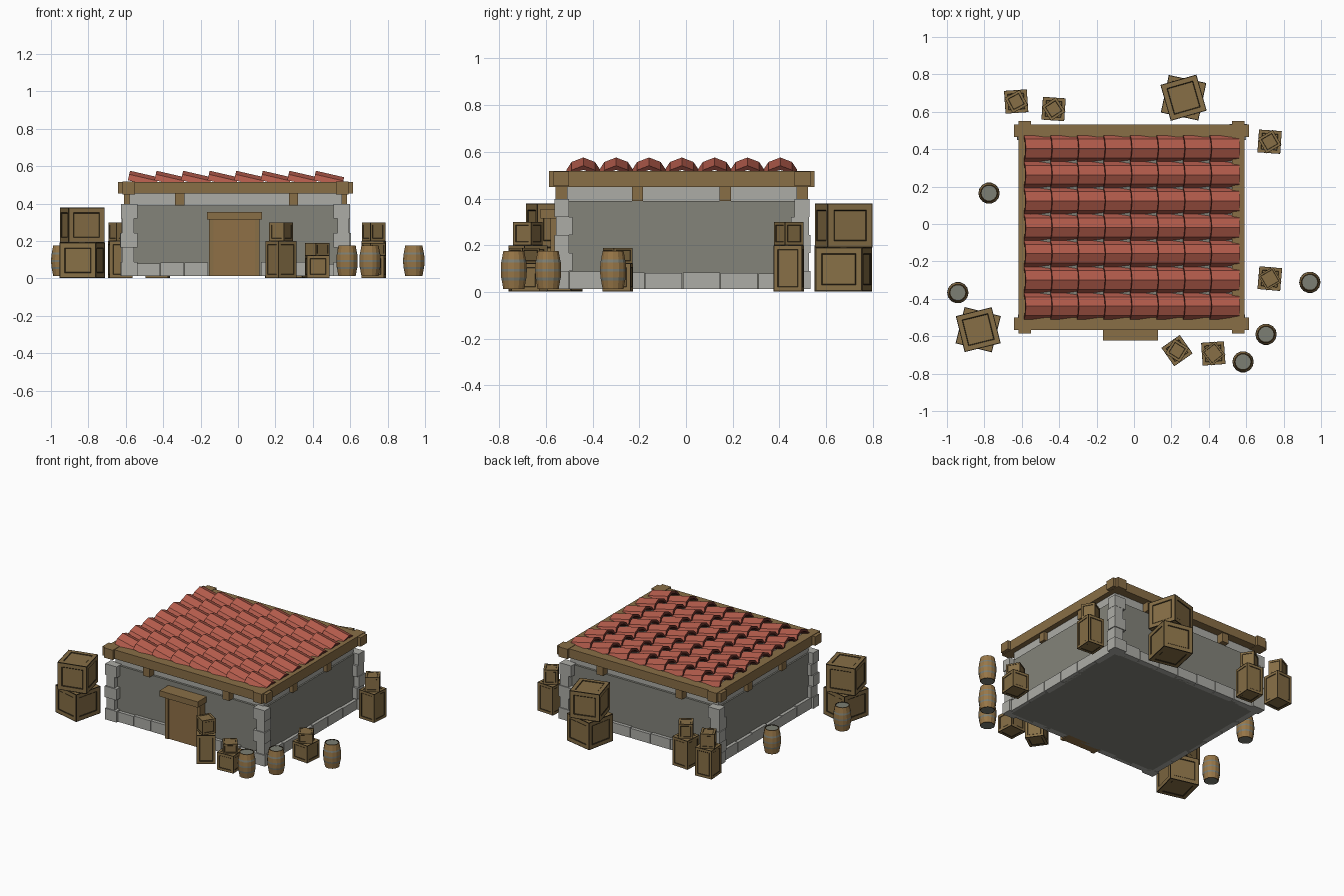
import bpy, bmesh, math, random
from mathutils import Matrix, Vector

if "Cube" in bpy.data.objects:
    bpy.data.objects.remove(bpy.data.objects["Cube"])

random.seed(4)
CX, CY = -0.013, -0.018          # centre of the building


def mat(name, rgb):
    m = bpy.data.materials.new(name)
    lin = [((c / 255 + 0.055) / 1.055) ** 2.4 for c in rgb]
    m.diffuse_color = (*lin, 1)
    m.use_nodes = True
    m.node_tree.nodes["Principled BSDF"].inputs["Base Color"].default_value = m.diffuse_color
    return m


WALL = mat("wall grey", (131, 131, 122))
STONE = mat("light stone", (172, 172, 166))
WOOD = mat("beam wood", (137, 110, 70))
DOOR = mat("door wood", (143, 112, 70))
RED = mat("roof red", (180, 92, 76))
DRED = mat("dark red", (104, 50, 42))
CRATE = mat("crate wood", (135, 111, 70))
DARK = mat("dark line", (52, 43, 27))
BARREL = mat("barrel wood", (152, 119, 72))
METAL = mat("metal grey", (124, 126, 115))


def finish(bm, name, mats):
    bmesh.ops.recalc_face_normals(bm, faces=bm.faces)
    me = bpy.data.meshes.new(name)
    bm.to_mesh(me)
    bm.free()
    for m in mats:
        me.materials.append(m)
    ob = bpy.data.objects.new(name, me)
    bpy.context.collection.objects.link(ob)
    return ob


def add_box(bm, x0, x1, y0, y1, z0, z1):
    c = Vector(((x0 + x1) / 2, (y0 + y1) / 2, (z0 + z1) / 2))
    s = Matrix.Diagonal((abs(x1 - x0), abs(y1 - y0), z1 - z0, 1))
    bmesh.ops.create_cube(bm, size=1, matrix=Matrix.Translation(c) @ s)


def boxes(name, m, items):
    bm = bmesh.new()
    for b in items:
        add_box(bm, *b)
    return finish(bm, name, [m])


def centred(hx, hy, z0, z1):
    return (CX - hx, CX + hx, CY - hy, CY + hy, z0, z1)


# walls, upper stone band and flat roof deck
boxes("walls", WALL, [centred(0.578, 0.507, 0.012, 0.39)])
boxes("upper_band", STONE, [centred(0.568, 0.492, 0.39, 0.455)])
boxes("roof_deck", WALL, [centred(0.56, 0.49, 0.455, 0.508)])

# corner stones, alternating in size
items = []
for sx in (-1, 1):
    for sy in (-1, 1):
        for i in range(5):
            z0 = 0.012 + i * 0.077
            out = 0.006 * (i % 2 == 0) + random.uniform(-0.004, 0.004)
            lx, ly = (0.085, 0.06) if i % 2 == 0 else (0.065, 0.075)
            x, y = CX + sx * (0.609 + out), CY + sy * (0.542 + out)
            xi, yi = CX + sx * (0.609 - lx), CY + sy * (0.542 - ly)
            items.append((min(x, xi), max(x, xi), min(y, yi), max(y, yi), z0, z0 + 0.077))
boxes("corner_stones", STONE, items)

# base stones along each side, leaving the doorway free
items = []


def stone_row(a, b, n, place):
    w = (b - a) / n
    for i in range(n):
        items.append(place(a + i * w + 0.002, a + (i + 1) * w - 0.002,
                           random.uniform(0.076, 0.09)))


front = lambda a, b, h: (a, b, CY - 0.53, CY - 0.49, 0.012, h)
stone_row(-0.545, -0.158, 3, front)
stone_row(0.12, 0.53, 3, front)
stone_row(-0.545, 0.53, 7, lambda a, b, h: (a, b, CY + 0.49, CY + 0.53, 0.012, h))
for s in (-1, 1):
    stone_row(-0.5, 0.47, 6, lambda a, b, h: (CX + s * 0.58 - 0.02, CX + s * 0.58 + 0.02, a, b, 0.012, h))
boxes("base_stones", STONE, items)

# top beams crossing at the corners, with short posts below
items = []
for s in (-1, 1):
    y, x = CY + s * 0.516, CX + s * 0.571
    items.append((CX - 0.628, CX + 0.628, y - 0.034, y + 0.034, 0.453, 0.515))
    items.append((x - 0.034, x + 0.034, CY - 0.568, CY + 0.568, 0.450, 0.518))
    for px in (-0.312, 0.297):
        items.append((px - 0.025, px + 0.025, y - 0.025, y + 0.025, 0.39, 0.455))
    for py in (-0.207, 0.168):
        items.append((x - 0.025, x + 0.025, py - 0.024, py + 0.024, 0.39, 0.455))
boxes("beams_and_posts", WOOD, items)

# door with jambs and lintel
boxes("door_panel", DOOR, [(-0.13, 0.09, -0.572, -0.5, 0.012, 0.315)])
boxes("door_jambs", WOOD, [(-0.155, -0.13, -0.58, -0.5, 0.012, 0.315),
                           (0.09, 0.115, -0.58, -0.5, 0.012, 0.315)])
boxes("door_lintel", WOOD, [(-0.167, 0.127, -0.622, -0.5, 0.315, 0.355)])

# one ridged roof tile with four facets, then a grid of them
bm = bmesh.new()
rings = []
N, L = 4, 0.155
for x in (0, L):
    for ry, rz in ((0.071, 0.052), (0.057, 0.033)):
        rings.append([bm.verts.new((x, -ry * math.cos(math.pi * k / N),
                                    rz * (0, 0.62, 1, 0.62, 0)[k])) for k in range(N + 1)])
o0, i0, o1, i1 = rings
for k in range(N):
    for a, b, mi in ((o0, o1, 0), (i0, i1, 1), (o0, i0, 1), (o1, i1, 1)):
        bm.faces.new((a[k], a[k + 1], b[k + 1], b[k])).material_index = mi
for k in (0, N):
    bm.faces.new((o0[k], o1[k], i1[k], i0[k])).material_index = 1
tile = finish(bm, "roof_tile", [RED, DRED])
for r in range(7):
    for c in range(8):
        ob = tile if r == c == 0 else bpy.data.objects.new("roof_tile", tile.data)
        if ob is not tile:
            bpy.context.collection.objects.link(ob)
        ob.location = (-0.589 + c * 0.142, CY + (r - 3) * 0.1405, 0.525)
        ob.rotation_euler = (0, math.radians(13), 0)


# crate: dark edge, wooden frame, dark groove, sunken panel
def crate(name, x, y, z, w, h, angle):
    bm = bmesh.new()
    add_box(bm, -w / 2, w / 2, -w / 2, w / 2, 0, h)
    m = min(w, h)
    sides = list(bm.faces)
    for t, d, mi in ((0.025, 0, 1), (0.12, 0, 0), (0.022, -0.02, 1)):
        ring = bmesh.ops.inset_individual(bm, faces=sides, thickness=t * m, depth=d * m,
                                          use_even_offset=True)
        for f in set(ring["faces"]) - set(sides):
            f.material_index = mi
    ob = finish(bm, name, [CRATE, DARK])
    ob.location = (x, y, z)
    ob.rotation_euler = (0, 0, math.radians(angle))


# stacks: x, y, lower width/height/angle, upper width/height/angle
for x, y, w, h, a, w2, h2, a2 in (
        (-0.833, -0.565, 0.2, 0.188, -14, 0.198, 0.188, 14),
        (0.265, 0.675, 0.205, 0.188, -12, 0.2, 0.188, 16),
        (-0.63, 0.655, 0.122, 0.197, 4, 0.092, 0.1, 28),
        (-0.43, 0.615, 0.122, 0.197, -4, 0.092, 0.1, 33),
        (0.725, 0.44, 0.122, 0.197, -4, 0.092, 0.1, 30),
        (0.23, -0.677, 0.12, 0.197, 35, 0.092, 0.1, 58),
        (0.424, -0.692, 0.122, 0.12, 4, 0.092, 0.066, 38),
        (0.726, -0.292, 0.122, 0.12, -5, 0.092, 0.066, 30)):
    crate("lower_crate", x, y, 0.003, w, h, a)
    crate("upper_crate", x, y, 0.003 + h, w2, h2, a2)

# barrel: turned profile with metal hoops and lids (radius, height, material of band above)
PROFILE = ((0.038, 0.013, 1), (0.041, 0.012, 2), (0.046, 0.012, 0), (0.053, 0.050, 1),
           (0.0555, 0.061, 0), (0.0572, 0.088, 1), (0.0572, 0.099, 0),
           (0.0555, 0.127, 1), (0.053, 0.138, 0), (0.046, 0.176, 2),
           (0.040, 0.176, 2), (0.040, 0.174, 1))
S = 14
bm = bmesh.new()
loops = [[bm.verts.new((r * math.cos(2 * math.pi * k / S), r * math.sin(2 * math.pi * k / S), z))
          for k in range(S)] for r, z, _ in PROFILE]
for (r, z, mi), a, b in zip(PROFILE, loops, loops[1:]):
    for k in range(S):
        j = (k + 1) % S
        bm.faces.new((a[k], a[j], b[j], b[k])).material_index = mi
for l in (loops[0], loops[-1]):
    bm.faces.new(l).material_index = 1
barrel = finish(bm, "barrel", [BARREL, METAL, DARK])
for i, (x, y) in enumerate(((-0.775, 0.165), (-0.942, -0.367), (0.94, -0.312),
                            (0.706, -0.59), (0.583, -0.737))):
    ob = barrel if i == 0 else bpy.data.objects.new("barrel", barrel.data)
    if i:
        bpy.context.collection.objects.link(ob)
    ob.location = (x, y, 0)
